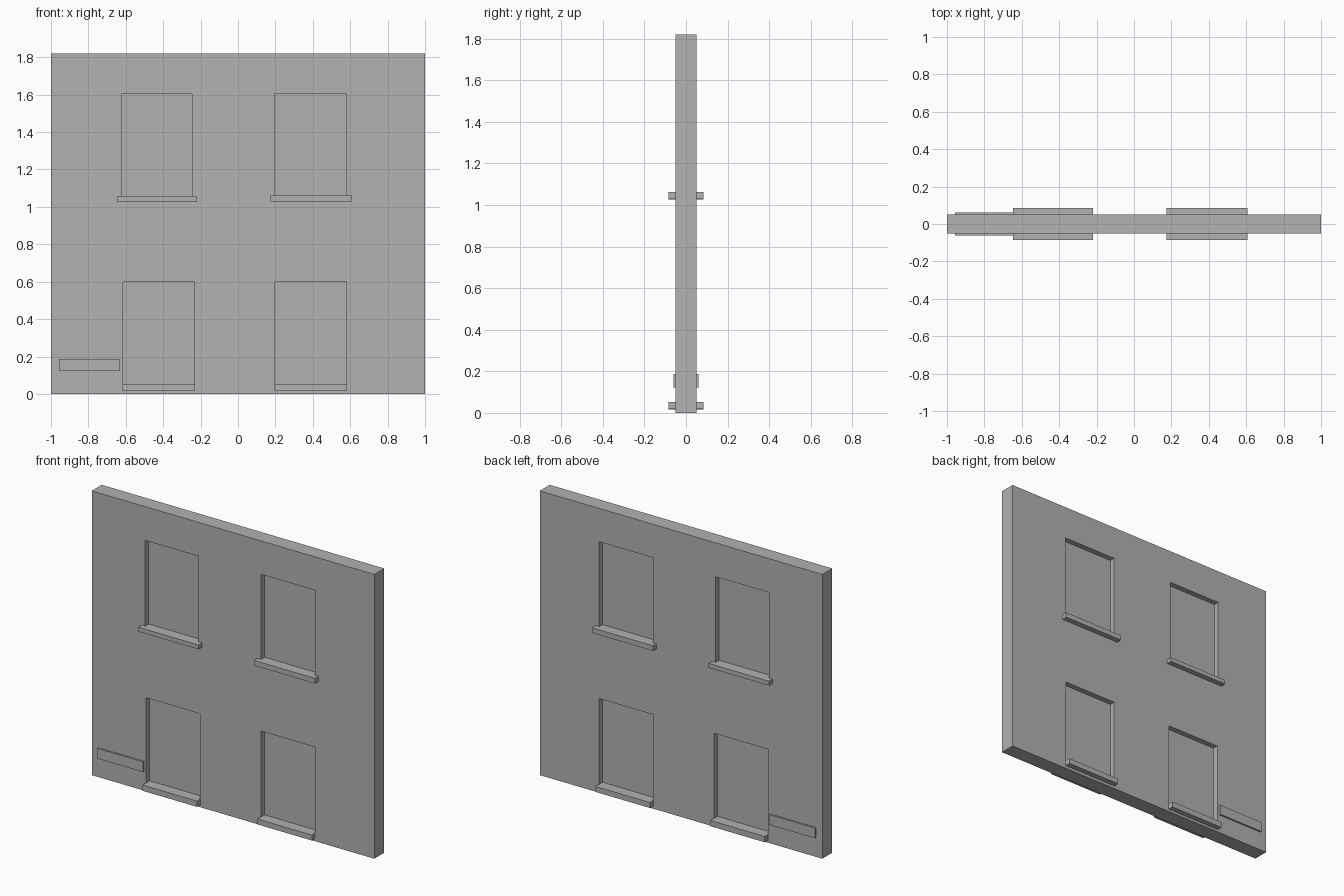
import bpy
import bmesh
from mathutils import Matrix, Vector

default = bpy.data.objects.get("Cube")
if default:
    bpy.data.objects.remove(default, do_unlink=True)

plaster = bpy.data.materials.new("plaster_grey")
plaster.use_nodes = True
GREY = (0.445, 0.445, 0.445, 1)
plaster.diffuse_color = GREY
plaster.node_tree.nodes["Principled BSDF"].inputs["Base Color"].default_value = GREY


def box(name, x0, x1, z0, z1, half_depth):
    """Box centred on y = 0, given by its front outline and half depth."""
    bm = bmesh.new()
    size = Matrix.Diagonal((x1 - x0, 2 * half_depth, z1 - z0, 1))
    centre = Vector(((x0 + x1) / 2, 0, (z0 + z1) / 2))
    bmesh.ops.create_cube(bm, size=1, matrix=Matrix.Translation(centre) @ size)
    mesh = bpy.data.meshes.new(name)
    bm.to_mesh(mesh)
    bm.free()
    mesh.materials.append(plaster)
    obj = bpy.data.objects.new(name, mesh)
    bpy.context.collection.objects.link(obj)
    return obj


def cut(target, cutter):
    """Cut an opening and discard the cutter."""
    cutter.hide_render = True
    mod = target.modifiers.new("opening", 'BOOLEAN')
    mod.operation = 'DIFFERENCE'
    mod.solver = 'EXACT'
    mod.object = cutter
    bpy.context.view_layer.objects.active = target
    bpy.ops.object.modifier_apply(modifier=mod.name)
    bpy.data.objects.remove(cutter, do_unlink=True)


wall = box("wall", -1, 1, 0, 1.82, 0.05)

# Each opening: name, left, right, sill bottom, sill top, head, sill overhang
openings = [
    ("upper_right", -0.622, -0.245, 1.027, 1.055, 1.603, 0.025),
    ("upper_left", 0.199, 0.581, 1.029, 1.062, 1.606, 0.025),
    ("lower_right", -0.615, -0.233, 0.016, 0.053, 0.598, 0.002),
    ("lower_left", 0.198, 0.58, 0.018, 0.053, 0.602, 0.002),
]
for name, x0, x1, base, top, head, over in openings:
    middle = (base + top) / 2
    cut(wall, box("opening_cutter", x0, x1, middle, head, 0.2))
    # Recessed panel, tucked into the wall, and a sill projecting on both sides
    box(name + "_window_panel", x0 - 0.01, x1 + 0.01, middle, head + 0.01, 0.015)
    box(name + "_sill", x0 - over, x1 + over, base, top, 0.085)

# Shallow plaque showing on both faces
box("plaque", -0.956, -0.63, 0.123, 0.188, 0.061)
